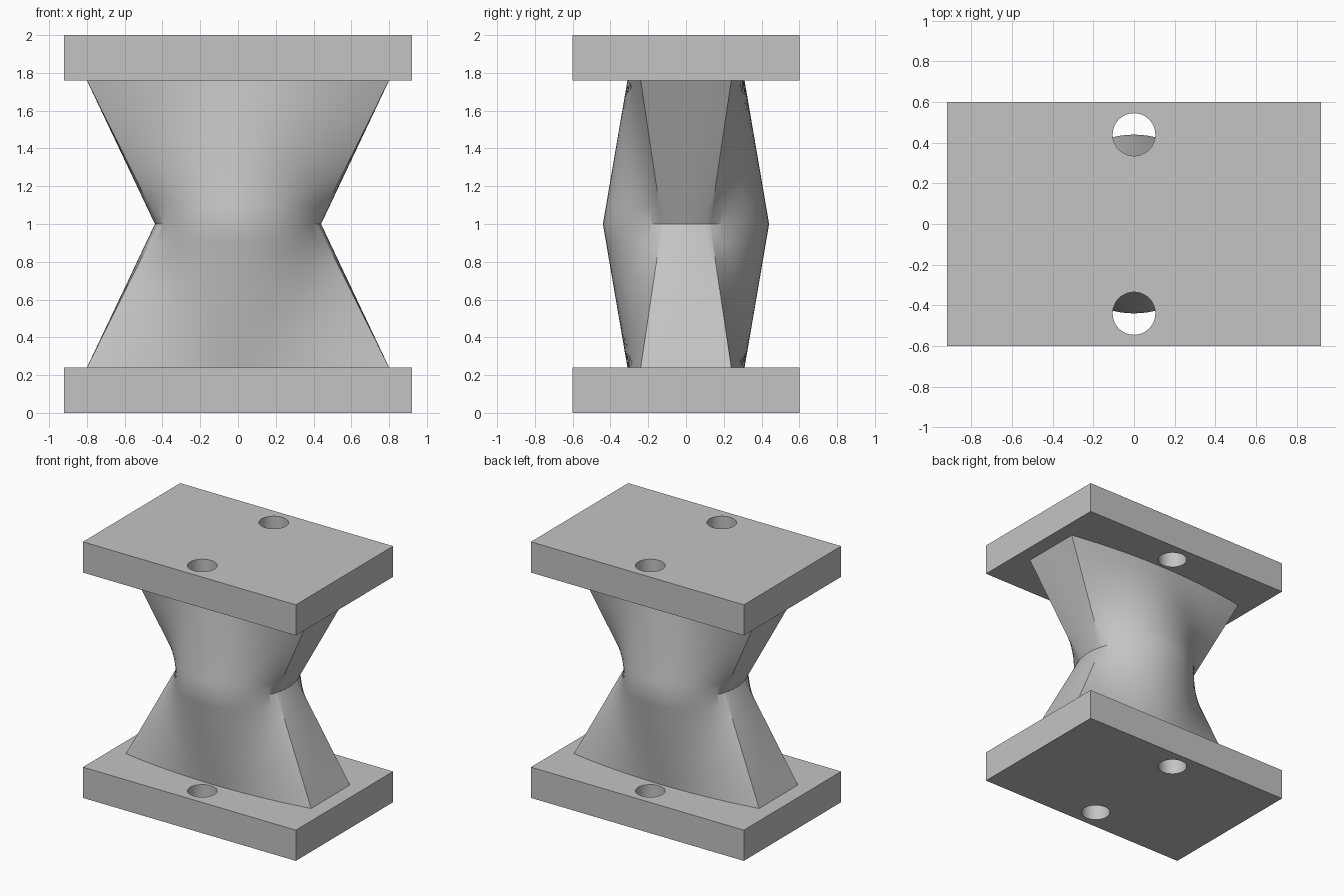
import bpy, bmesh, math

default = bpy.data.objects.get("Cube")
if default:
    bpy.data.objects.remove(default, do_unlink=True)

grey = bpy.data.materials.new("plain grey")
grey.use_nodes = True
colour = (0.55, 0.55, 0.55, 1)
grey.diffuse_color = colour
grey.node_tree.nodes["Principled BSDF"].inputs["Base Color"].default_value = colour

PLATE = (1.84, 1.2, 0.24)      # plate size
HOLE_Y, HOLE_R = 0.44, 0.105   # bolt holes
WAIST_R = 0.44
END_X, CORNER_Y, MID_Y = 0.8, 0.24, 0.31


def activate(obj):
    bpy.ops.object.select_all(action='DESELECT')
    obj.select_set(True)
    bpy.context.view_layer.objects.active = obj


def smooth(obj, degrees):
    activate(obj)
    bpy.ops.object.shade_smooth_by_angle(angle=math.radians(degrees))


# Flat plate with two bolt holes
def plate(name, z):
    bpy.ops.mesh.primitive_cube_add(size=1, location=(0, 0, z))
    obj = bpy.context.object
    obj.name = name
    obj.scale = PLATE
    bpy.ops.object.transform_apply(location=False, rotation=False, scale=True)
    obj.data.materials.append(grey)
    for side in (-1, 1):
        bpy.ops.mesh.primitive_cylinder_add(
            vertices=48, radius=HOLE_R, depth=1, location=(0, side * HOLE_Y, z))
        cutter = bpy.context.object
        cutter.hide_render = True
        cutter.data.materials.append(grey)
        activate(obj)
        mod = obj.modifiers.new("bolt_hole", 'BOOLEAN')
        mod.operation = 'DIFFERENCE'
        mod.solver = 'EXACT'
        mod.object = cutter
        bpy.ops.object.modifier_apply(modifier=mod.name)
        bpy.data.objects.remove(cutter, do_unlink=True)
    smooth(obj, 30)


plate("bottom_plate", PLATE[2] / 2)
plate("top_plate", 2 - PLATE[2] / 2)


# End outline: straight left and right sides, bowed front and back
def end_outline(arc_steps=48, side_steps=10):
    half = [(END_X, CORNER_Y * (2 * i / side_steps - 1)) for i in range(side_steps)]
    bow = MID_Y - CORNER_Y
    for i in range(arc_steps):
        x = END_X * math.cos(math.pi * i / arc_steps)
        x = 0.5 * x + 0.5 * END_X * (1 - 2 * i / arc_steps)
        half.append((x, MID_Y - bow * (x / END_X) ** 2))
    return half + [(-x, -y) for x, y in half]


# Waisted body: each outline point runs straight to the round waist
outline = end_outline()
bm = bmesh.new()
rings = []
STEPS = 8
for k in range(-STEPS, STEPS + 1):
    t = abs(k) / STEPS
    ring = []
    for x, y in outline:
        r = WAIST_R / math.hypot(x, y)
        f = r + (1 - r) * t
        ring.append(bm.verts.new((x * f, y * f, 1 + k / STEPS * (1 - PLATE[2]))))
    rings.append(ring)
n = len(outline)
for low, high in zip(rings, rings[1:]):
    for i in range(n):
        j = (i + 1) % n
        bm.faces.new((low[i], low[j], high[j], high[i]))
bm.faces.new(rings[-1])
bm.faces.new(rings[0][::-1])
mesh = bpy.data.meshes.new("waisted_body")
bm.to_mesh(mesh)
bm.free()
mesh.materials.append(grey)
body = bpy.data.objects.new("waisted_body", mesh)
bpy.context.collection.objects.link(body)
smooth(body, 30)
